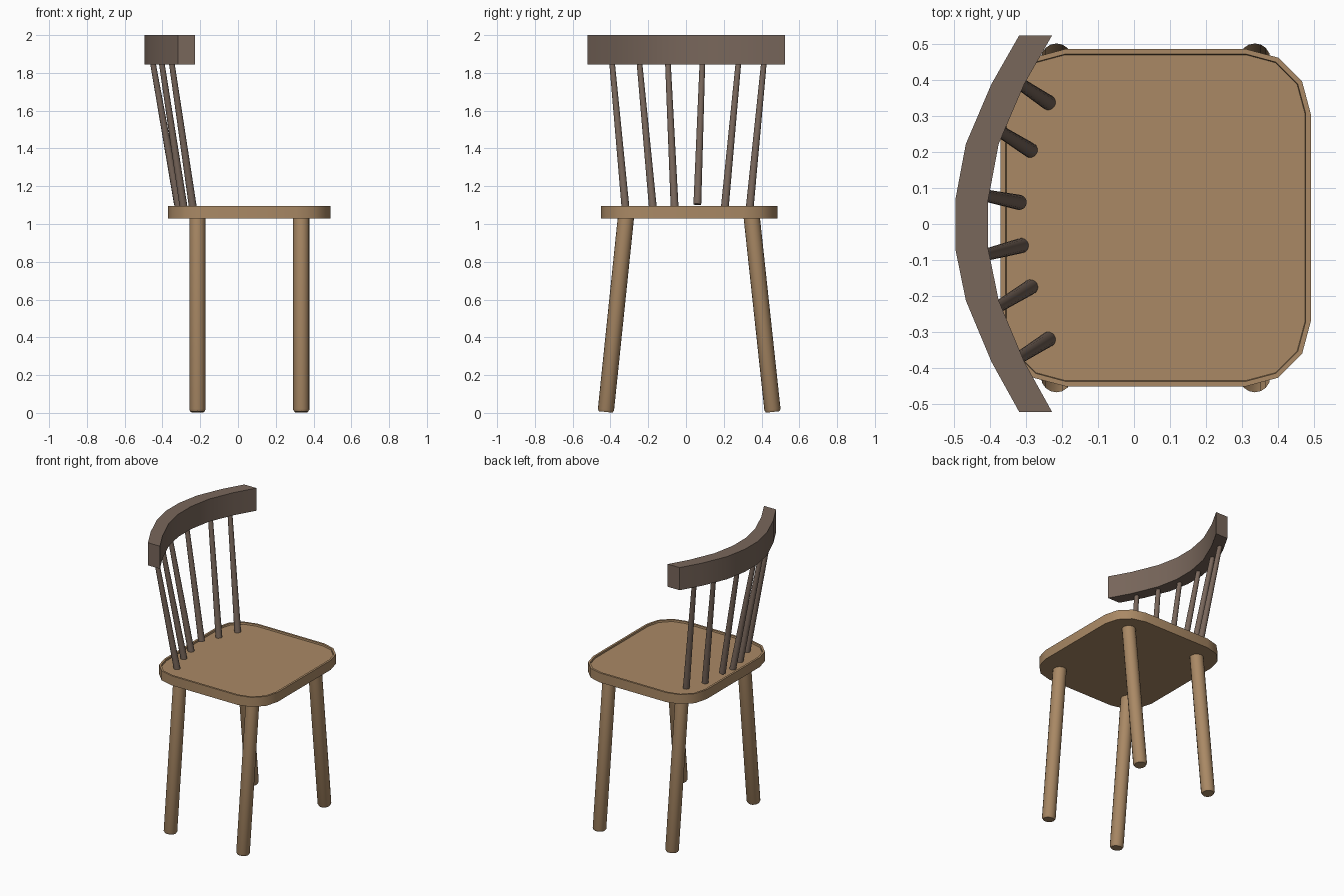
import bpy, bmesh, math
from mathutils import Vector

if "Cube" in bpy.data.objects:
    bpy.data.objects.remove(bpy.data.objects["Cube"])


def material(name, rgb):
    m = bpy.data.materials.new(name)
    m.diffuse_color = (*rgb, 1)
    m.use_nodes = True
    m.node_tree.nodes["Principled BSDF"].inputs["Base Color"].default_value = m.diffuse_color
    return m


OAK = material("light_wood", (0.40, 0.25, 0.13))
WALNUT = material("dark_wood", (0.19, 0.135, 0.105))


def finish(name, bm, mat):
    bmesh.ops.recalc_face_normals(bm, faces=bm.faces)
    mesh = bpy.data.meshes.new(name)
    bm.to_mesh(mesh)
    bm.free()
    mesh.materials.append(mat)
    ob = bpy.data.objects.new(name, mesh)
    bpy.context.collection.objects.link(ob)
    bpy.context.view_layer.objects.active = ob
    ob.select_set(True)
    bpy.ops.object.shade_smooth_by_angle(angle=math.radians(35))
    ob.select_set(False)
    return ob


def loft(name, loops, mat):
    """Skin a stack of matching closed loops and cap both ends."""
    bm = bmesh.new()
    rings = [[bm.verts.new(p) for p in loop] for loop in loops]
    n = len(rings[0])
    for a, b in zip(rings, rings[1:]):
        for i in range(n):
            j = (i + 1) % n
            bm.faces.new((a[i], a[j], b[j], b[i]))
    bm.faces.new(rings[0])
    bm.faces.new(rings[-1])
    return finish(name, bm, mat)


def rod(name, start, end, stations, mat, sides=16):
    """Round bar; stations are (distance along the axis 0..1, radius)."""
    start, end = Vector(start), Vector(end)
    turn = (end - start).to_track_quat('Z', 'Y')
    loops = []
    for t, r in stations:
        c = start.lerp(end, t)
        loops.append([c + turn @ Vector((r * math.cos(a), r * math.sin(a), 0))
                      for a in (2 * math.pi * k / sides for k in range(sides))])
    return loft(name, loops, mat)


def seat_loop(z, inset):
    """Rounded rectangle with three facets per corner."""
    x0, x1, y0, y1, r = -0.37, 0.49, -0.45, 0.485, 0.18
    corners = [(x1 - r, y1 - r), (x0 + r, y1 - r), (x0 + r, y0 + r), (x1 - r, y0 + r)]
    return [(cx + (r - inset) * math.cos(a), cy + (r - inset) * math.sin(a), z)
            for q, (cx, cy) in enumerate(corners)
            for a in (math.radians(90 * q + 30 * k) for k in range(4))]


# Seat with a thin raised lip around a shallow recess
loft("seat", [seat_loop(1.03, 0), seat_loop(1.095, 0),
              seat_loop(1.095, 0.014), seat_loop(1.084, 0.016)], OAK)

# Legs, splayed sideways in y, with softened feet
LEG = [(0, 0.036), (0.012, 0.043), (1, 0.043)]
for x, side in ((-0.215, "left"), (0.335, "right")):
    rod(f"front_leg_{side}", (x, -0.425, 0.005), (x, -0.317, 1.045), LEG, OAK)
    rod(f"back_leg_{side}", (x, 0.459, 0.005), (x, 0.347, 1.045), LEG, OAK)

# Curved top rail: one arc in plan, offset for thickness, extruded upward
ARC = [(-0.318, 0.523), (-0.395, 0.388), (-0.466, 0.222), (-0.495, 0.068),
       (-0.495, -0.07), (-0.466, -0.212), (-0.395, -0.382), (-0.318, -0.521)]
plan = ARC + [(x + 0.091, y) for x, y in reversed(ARC)]
loft("top_rail", [[(x, y, z) for x, y in plan] for z in (1.845, 2.0)], WALNUT)

# Spindles: (foot, head) in plan
SPINDLES = [((-0.238, -0.320), (-0.352, -0.392)), ((-0.287, -0.175), (-0.405, -0.247)),
            ((-0.313, -0.060), (-0.452, -0.096)), ((-0.318, 0.060), (-0.452, 0.087)),
            ((-0.288, 0.205), (-0.405, 0.278)), ((-0.238, 0.337), (-0.352, 0.413))]
for i, (foot, head) in enumerate(SPINDLES, 1):
    base = 1.104 if i == 4 else 1.082
    rod(f"spindle_{i}", (*foot, base), (*head, 1.86), [(0, 0.021), (1, 0.015)], WALNUT)
